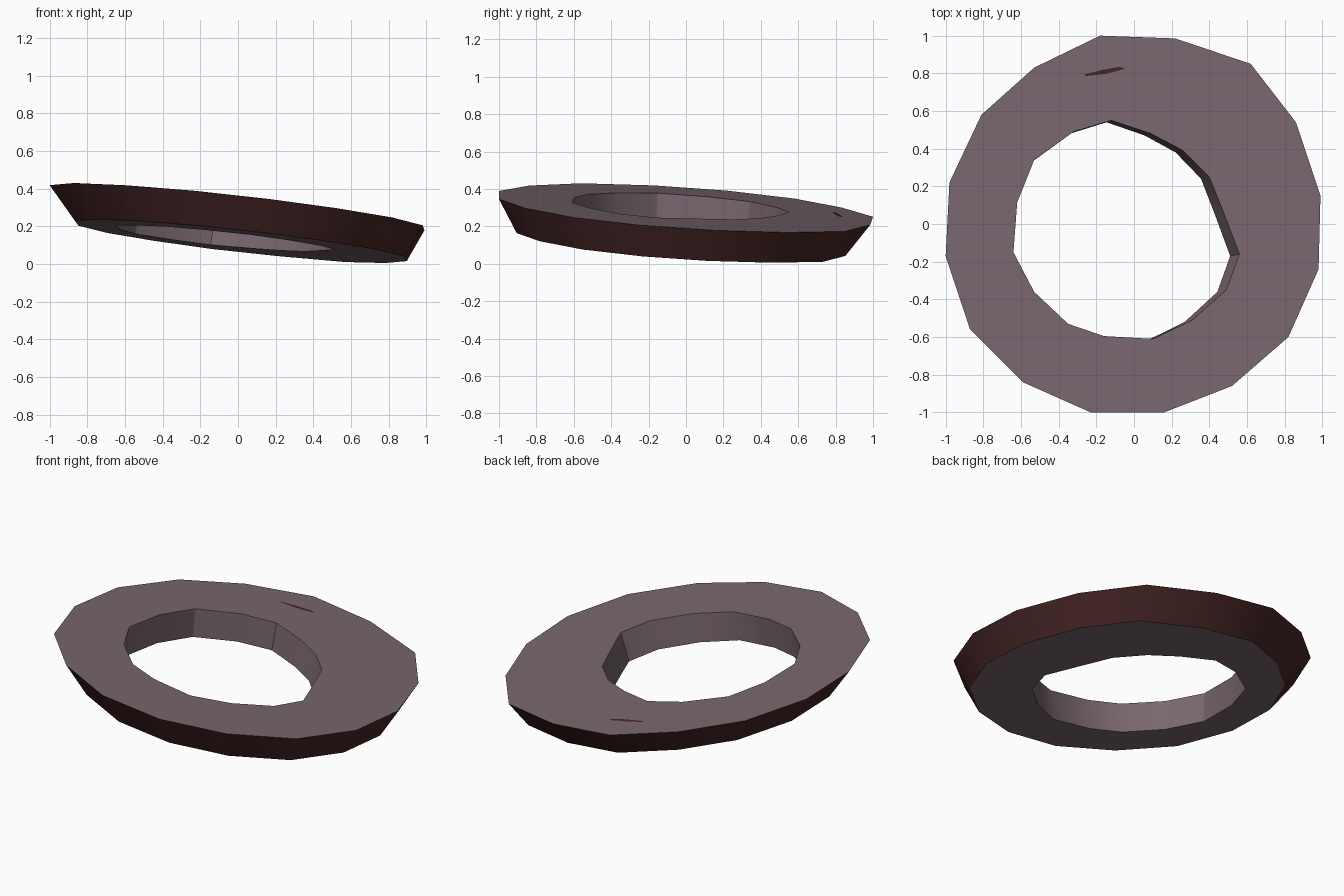
import bpy, math

if "Cube" in bpy.data.objects:
    bpy.data.objects.remove(bpy.data.objects["Cube"])


def material(name, rgb):
    m = bpy.data.materials.new(name)
    m.diffuse_color = (*rgb, 1)
    m.use_nodes = True
    m.node_tree.nodes["Principled BSDF"].inputs["Base Color"].default_value = m.diffuse_color
    return m


GREY = material("mauve grey", (0.19, 0.137, 0.158))
BROWN = material("dark red brown", (0.060, 0.018, 0.018))

# tilted top and bottom planes share one slope
TOP, BOTTOM = 0.298, 0.122


def on_plane(points, base):
    return [(x, y, base - 0.11 * x - 0.066 * y) for x, y in points]


def make(name, verts, faces, mats):
    me = bpy.data.meshes.new(name)
    me.from_pydata(verts, [], faces)
    for m in mats:
        me.materials.append(m)
    ob = bpy.data.objects.new(name, me)
    bpy.context.collection.objects.link(ob)
    return ob


# hand-hewn rim outlines (16 corners each)
outer = [(-.18, 1.0), (.22, .985), (.62, .85), (.86, .54), (.99, .15), (.98, -.24),
         (.82, -.60), (.52, -.86), (.16, -1.0), (-.23, -1.0), (-.59, -.84),
         (-.87, -.56), (-1.0, -.17), (-.98, .22), (-.81, .58), (-.53, .83)]
inner = [(-.12, .55), (.09, .48), (.26, .39), (.40, .25), (.48, .05), (.56, -.16),
         (.49, -.35), (.31, -.51), (.10, -.61), (-.16, -.595), (-.35, -.53),
         (-.53, -.36), (-.64, -.15), (-.62, .115), (-.53, .34), (-.32, .49)]
outer_low = [(x * .885 + .02, y * .885 - .02) for x, y in outer]
inner_low = [(x * .965 - .03, y - .01) for x, y in inner]

# ring: outer side, underside, bore, top are bands between successive loops
loops = [on_plane(outer, TOP), on_plane(outer_low, BOTTOM),
         on_plane(inner_low, BOTTOM), on_plane(inner, TOP)]
n = len(outer)
verts = [v for loop in loops for v in loop]
faces = []
for k in range(4):
    a, b = k * n, (k + 1) % 4 * n
    for i in range(n):
        j = (i + 1) % n
        faces.append((a + i, a + j, b + j, b + i))
ring = make("ring", verts, faces, [GREY, BROWN])
for p in ring.data.polygons:
    p.material_index = 1 if p.index < n else 0
bpy.context.view_layer.objects.active = ring
ring.select_set(True)
bpy.ops.object.shade_smooth_by_angle(angle=math.radians(30))

# small sliver of the brown showing on the top face
sliver = [(-.26, .785), (-.15, .797), (-.06, .82), (-.05, .827), (-.08, .834), (-.17, .818), (-.26, .795)]
make("top_sliver", on_plane(sliver, TOP + 0.002), [tuple(range(len(sliver)))], [BROWN])
